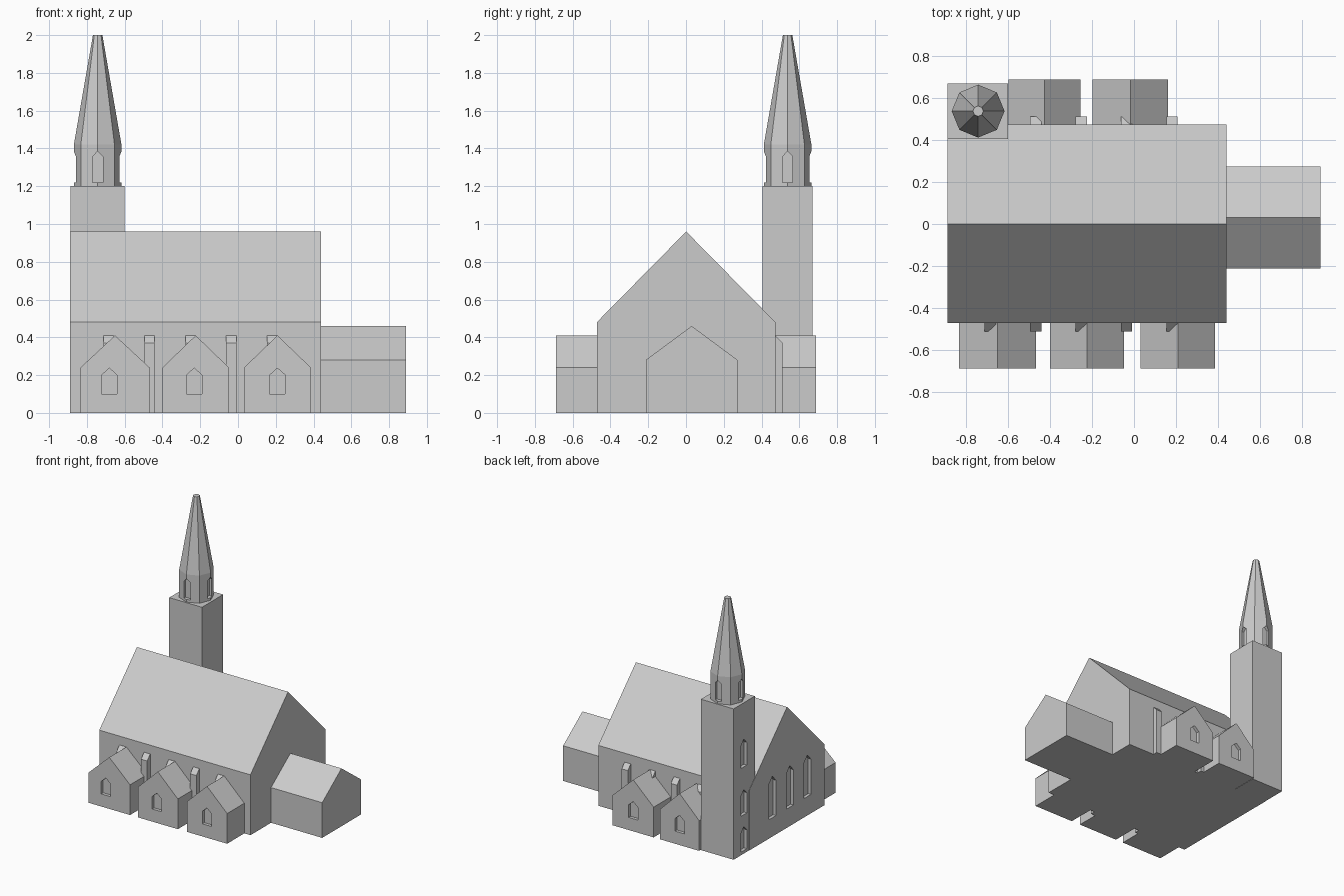
import bpy, bmesh, math
from mathutils import Vector

if "Cube" in bpy.data.objects:
    bpy.data.objects.remove(bpy.data.objects["Cube"])

stone = bpy.data.materials.new("grey stone")
stone.diffuse_color = (0.6, 0.6, 0.6, 1)
stone.use_nodes = True
stone.node_tree.nodes["Principled BSDF"].inputs["Base Color"].default_value = stone.diffuse_color


def finish(name, bm):
    bmesh.ops.recalc_face_normals(bm, faces=bm.faces[:])
    me = bpy.data.meshes.new(name)
    bm.to_mesh(me)
    bm.free()
    me.materials.append(stone)
    ob = bpy.data.objects.new(name, me)
    bpy.context.collection.objects.link(ob)
    return ob


def prism(name, pts, vec):
    """Extrude a closed 3D outline along a vector."""
    bm = bmesh.new()
    face = bm.faces.new([bm.verts.new(p) for p in pts])
    out = bmesh.ops.extrude_face_region(bm, geom=[face], use_keep_orig=True)
    verts = [g for g in out["geom"] if isinstance(g, bmesh.types.BMVert)]
    bmesh.ops.translate(bm, verts=verts, vec=vec)
    return finish(name, bm)


def gable(a, b, z0, eaves, ridge, mid=None):
    """House-shaped outline as (across, height) pairs."""
    mid = (a + b) / 2 if mid is None else mid
    return [(a, z0), (b, z0), (b, eaves), (mid, ridge), (a, eaves)]


def cut_niche(ob, centre, angle, half, z0, shoulder, apex, depth=0.025):
    """Cut a pointed niche at a wall point; angle is the outward direction."""
    out = Vector((math.cos(angle), math.sin(angle), 0))
    side = Vector((-out.y, out.x, 0))
    start = Vector((*centre, 0)) - out * depth
    pts = [start + side * u + Vector((0, 0, z))
           for u, z in gable(-half, half, z0, shoulder, apex)]
    cutter = prism("niche_cutter", pts, out * (depth + 0.05))
    cutter.hide_render = True
    mod = ob.modifiers.new("niche", 'BOOLEAN')
    mod.operation = 'DIFFERENCE'
    mod.solver = 'EXACT'
    mod.object = cutter
    bpy.context.view_layer.objects.active = ob
    bpy.ops.object.modifier_apply(modifier=mod.name)
    bpy.data.objects.remove(cutter)


WEST, SOUTH, NORTH = math.pi, -math.pi / 2, math.pi / 2

# Nave with three tall west windows
nave = prism("nave", [(-0.89, y, z) for y, z in gable(-0.472, 0.474, 0, 0.48, 0.96)],
             (1.33, 0, 0))
for y in (0.185, -0.035, -0.255):
    cut_niche(nave, (-0.89, y), WEST, 0.045, 0.15, 0.43, 0.48)

# Chancel
prism("chancel", [(0.43, y, z) for y, z in gable(-0.213, 0.273, 0, 0.28, 0.46)],
      (0.46, 0, 0))

# Side chapels, three in front and two at the back
for side, spans in ((-1, ((-0.834, -0.468), (-0.4, -0.048), (0.032, 0.386))),
                    (1, ((-0.597, -0.254), (-0.197, 0.163)))):
    for a, b in spans:
        chapel = prism("side_chapel", [(x, side * 0.46, z) for x, z in
                                       gable(a, b, 0, 0.24, 0.41)],
                       (0, side * 0.228, 0))
        mid = (a + b) / 2 - (0.03 if a < -0.8 else 0.008 if a < -0.39 and side < 0 else 0)
        cut_niche(chapel, (mid, side * 0.688), SOUTH if side < 0 else NORTH,
                  0.041, 0.10, 0.20, 0.237)

# Buttresses with sloping caps
for side, count in ((-1, range(5)), (1, range(1, 5))):
    for i in count:
        x = -0.685 + 0.2165 * i
        prism("buttress", [(x - 0.027, side * y, z) for y, z in
                           ((0.46, 0), (0.512, 0), (0.512, 0.37), (0.473, 0.41), (0.46, 0.41))],
              (0.054, 0, 0))

# Bell tower with three west windows
tower = prism("tower", [(-0.888, 0.404, 0), (-0.6, 0.404, 0), (-0.6, 0.67, 0),
                        (-0.888, 0.67, 0)], (0, 0, 1.2))
for z0, apex in ((0.025, 0.215), (0.31, 0.51), (0.69, 0.91)):
    cut_niche(tower, (-0.888, 0.54), WEST, 0.036, z0, apex - 0.04, apex)

# Octagonal belfry and spire
cx, cy, r = -0.743, 0.538, 0.126
bm = bmesh.new()
rings = [[bm.verts.new((cx + rad * math.cos(k * math.pi / 4),
                        cy + rad * math.sin(k * math.pi / 4), z)) for k in range(8)]
         for rad, z in ((r, 1.195), (r, 1.42), (0.025, 2.0))]
for lo, hi in zip(rings, rings[1:]):
    for k in range(8):
        j = (k + 1) % 8
        bm.faces.new((lo[k], lo[j], hi[j], hi[k]))
bm.faces.new(rings[0])
bm.faces.new(rings[-1])
spire = finish("spire", bm)
for k in range(4):
    ang = k * math.pi / 2
    cut_niche(spire, (cx + r * math.cos(ang), cy + r * math.sin(ang)), ang,
              0.027, 1.22, 1.357, 1.385, 0.03)
